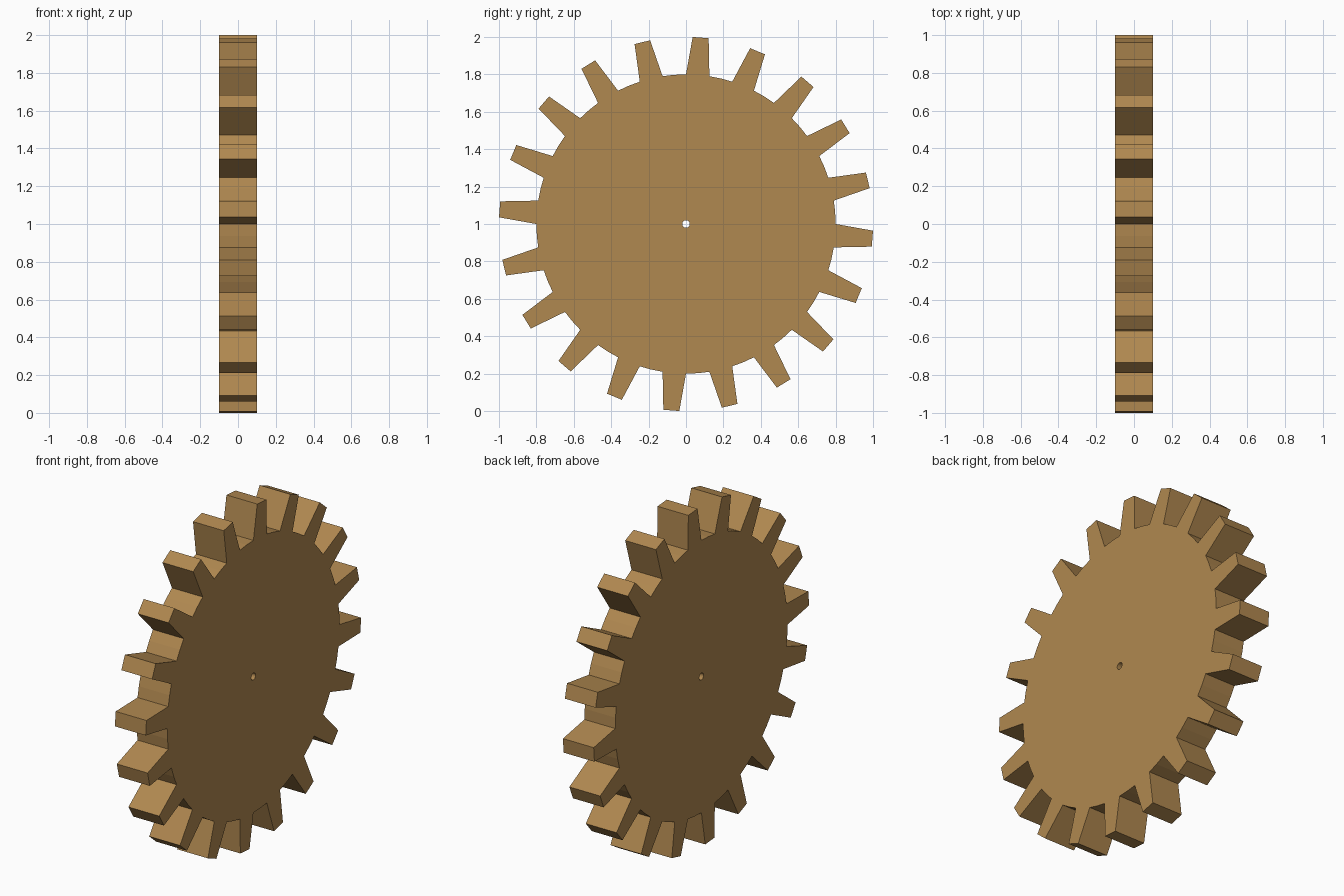
import bpy, bmesh, math

if "Cube" in bpy.data.objects:
    bpy.data.objects.remove(bpy.data.objects["Cube"])

TEETH = 20
HALF = 0.1                     # half thickness along x
R_HOLE, R_ROOT, R_TIP = 0.02, 0.8, 1.0006
STEP = math.tau / TEETH / 4    # four root points per tooth pitch
TIP_HALF = math.radians(2.45)

mat = bpy.data.materials.new("brown")
mat.diffuse_color = (0.434, 0.246, 0.08, 1)
mat.use_nodes = True
mat.node_tree.nodes["Principled BSDF"].inputs["Base Color"].default_value = mat.diffuse_color

bm = bmesh.new()


def point(r, a):
    # angle is measured clockwise from the top, seen from +x
    return bm.verts.new((-HALF, r * math.sin(a), 1 + r * math.cos(a)))


# flat profile: hole rim, root circle and tooth tips
n = TEETH * 4
hole = [point(R_HOLE, i * STEP) for i in range(n)]
root = [point(R_ROOT, i * STEP) for i in range(n)]
for i in range(n):
    j = (i + 1) % n
    bm.faces.new((hole[i], root[i], root[j], hole[j]))
for k in range(TEETH):
    i = 4 * k
    mid = (i + 1) * STEP
    t0, t1 = point(R_TIP, mid - TIP_HALF), point(R_TIP, mid + TIP_HALF)
    bm.faces.new((root[i], t0, t1, root[i + 2], root[i + 1]))

# thicken the profile along x
res = bmesh.ops.extrude_face_region(bm, geom=bm.faces[:], use_keep_orig=True)
new = [g for g in res["geom"] if isinstance(g, bmesh.types.BMVert)]
bmesh.ops.translate(bm, verts=new, vec=(2 * HALF, 0, 0))
bmesh.ops.recalc_face_normals(bm, faces=bm.faces[:])

mesh = bpy.data.meshes.new("gear_wheel")
bm.to_mesh(mesh)
bm.free()
mesh.materials.append(mat)
gear = bpy.data.objects.new("gear_wheel", mesh)
bpy.context.collection.objects.link(gear)
